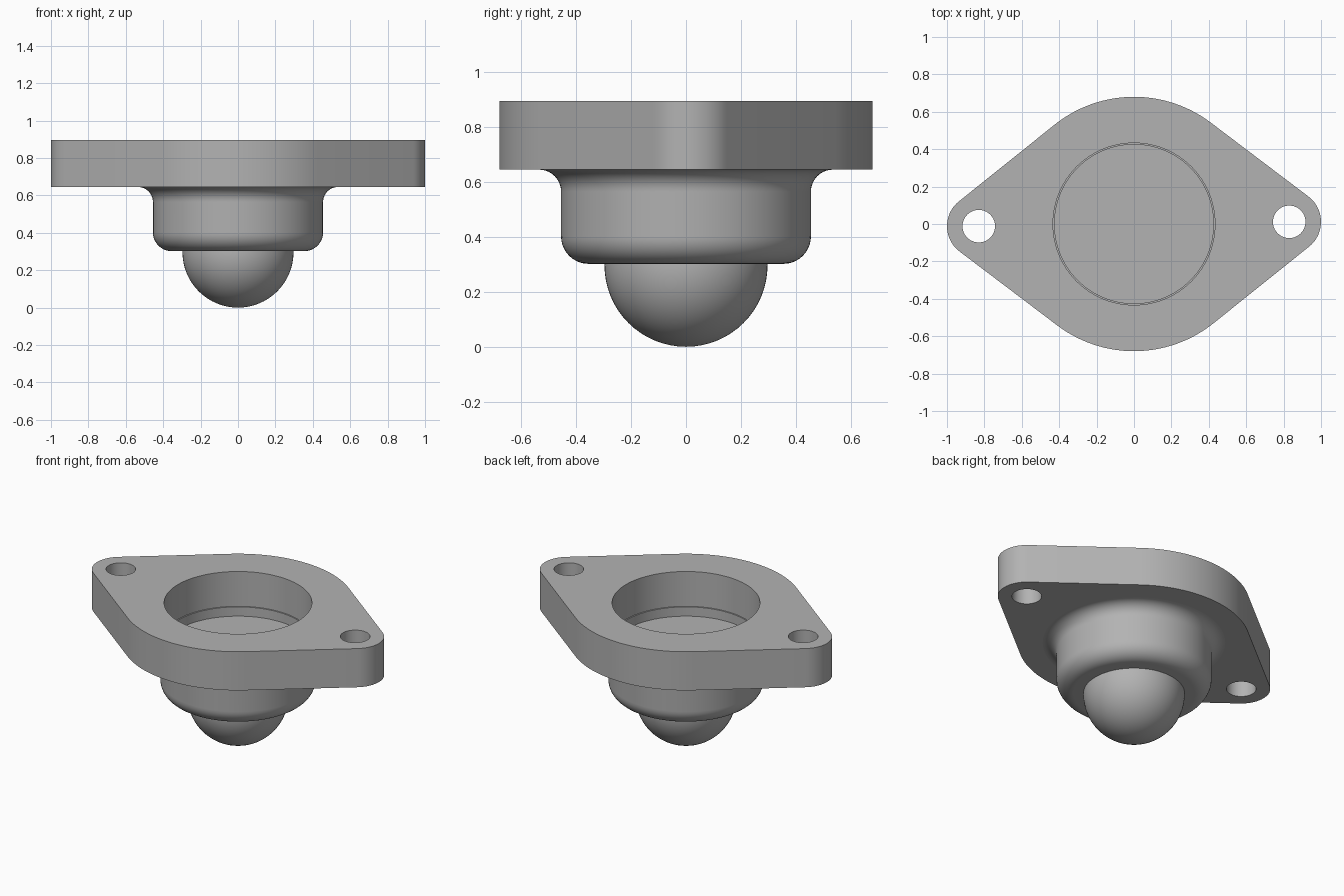
import bpy, bmesh
from math import sin, cos, pi, asin, radians

if "Cube" in bpy.data.objects:
    bpy.data.objects.remove(bpy.data.objects["Cube"])

# One plain grey for every part
GREY = (0.45, 0.45, 0.45, 1)
grey = bpy.data.materials.new("plain_grey")
grey.use_nodes = True
grey.diffuse_color = GREY
grey.node_tree.nodes["Principled BSDF"].inputs["Base Color"].default_value = GREY

TILT = radians(0.8)                      # slight turn of the flange
PLATE_Z, TOP_Z, FLOOR_Z = 0.645, 0.895, 0.61
BALL_R = 0.297
HOLE_X, END_R, MID_R = 0.83, 0.17, 0.68


def make_object(name, bm):
    bmesh.ops.recalc_face_normals(bm, faces=bm.faces)
    mesh = bpy.data.meshes.new(name)
    bm.to_mesh(mesh)
    bm.free()
    mesh.materials.append(grey)
    obj = bpy.data.objects.new(name, mesh)
    bpy.context.collection.objects.link(obj)
    return obj


def activate(obj):
    bpy.ops.object.select_all(action='DESELECT')
    obj.select_set(True)
    bpy.context.view_layer.objects.active = obj


def smooth(obj):
    activate(obj)
    bpy.ops.object.shade_smooth_by_angle(angle=radians(30))


def arc(cx, cy, r, a0, a1, n):
    angles = [a0 + (a1 - a0) * i / n for i in range(n + 1)]
    return [(cx + r * cos(a), cy + r * sin(a)) for a in angles]


def prism(name, outline, z0, z1):
    bm = bmesh.new()
    face = bm.faces.new([bm.verts.new((x, y, z0)) for x, y in outline])
    ext = bmesh.ops.extrude_face_region(bm, geom=[face])
    verts = [v for v in ext["geom"] if isinstance(v, bmesh.types.BMVert)]
    bmesh.ops.translate(bm, verts=verts, vec=(0, 0, z1 - z0))
    return make_object(name, bm)


def revolve(name, profile, steps=96):
    bm = bmesh.new()
    verts = [bm.verts.new((r, 0, z)) for r, z in profile]
    edges = [bm.edges.new(pair) for pair in zip(verts, verts[1:])]
    bmesh.ops.spin(bm, geom=verts + edges, cent=(0, 0, 0), axis=(0, 0, 1),
                   angle=2 * pi, steps=steps)
    bmesh.ops.remove_doubles(bm, verts=bm.verts, dist=0.0005)
    return make_object(name, bm)


def cut_round(obj, x, y, r, z0, z1, n):
    cutter = prism("cutter", arc(x, y, r, 0, 2 * pi, n)[:-1], z0, z1)
    cutter.hide_render = True
    activate(obj)
    mod = obj.modifiers.new("cut", 'BOOLEAN')
    mod.operation, mod.solver, mod.object = 'DIFFERENCE', 'EXACT', cutter
    bpy.ops.object.modifier_apply(modifier=mod.name)
    bpy.data.objects.remove(cutter)


# Flange: a big middle arc joined by tangents to two small end arcs
tangent = pi / 2 - asin((MID_R - END_R) / HOLE_X)
tangent = pi / 2 - tangent
side = pi / 2 - tangent
outline = []
for turn in (0, pi):
    cx, cy = HOLE_X * cos(turn + TILT), HOLE_X * sin(turn + TILT)
    a = turn + TILT
    outline += arc(cx, cy, END_R, a - side, a + side, 20)
    outline += arc(0, 0, MID_R, a + side, a + pi - side, 28)
flange = prism("flange", outline, PLATE_Z, TOP_Z)

# Bore with a narrow ledge, and two bolt holes
cut_round(flange, 0, 0, 0.433, 0.67, 1.0, 96)
cut_round(flange, 0, 0, 0.425, 0.5, 0.8, 96)
for s in (-1, 1):
    cut_round(flange, s * HOLE_X * cos(TILT), s * HOLE_X * sin(TILT),
              0.087, 0.5, 1.0, 40)
smooth(flange)

# Housing cup: flared at the flange, rounded at the bottom
profile = [(0, FLOOR_Z), (0.425, FLOOR_Z), (0.425, PLATE_Z)]
profile += arc(0.535, 0.565, 0.08, pi / 2, pi, 10)
profile += arc(0.355, 0.402, 0.1, 0, -pi / 2, 10)
profile += [(0, 0.302)]
smooth(revolve("housing", profile))

# Rolling ball, its upper part hidden inside the housing
ball = arc(0, BALL_R, BALL_R, -pi / 2, pi / 2, 32)
smooth(revolve("ball", ball, 64))
